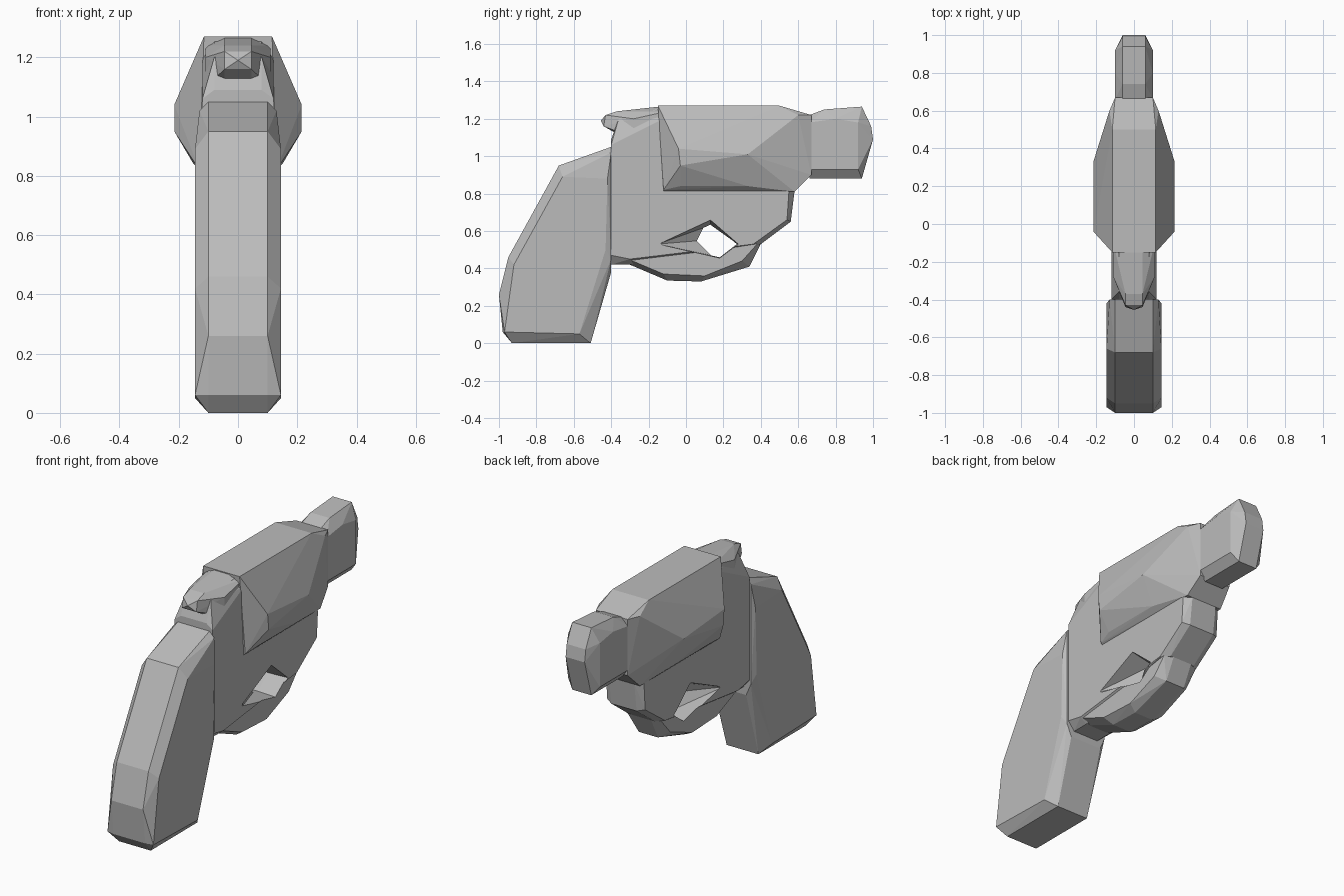
import bpy, bmesh

cube = bpy.data.objects.get("Cube")
if cube:
    bpy.data.objects.remove(cube, do_unlink=True)

grey = bpy.data.materials.new("matte grey")
grey.use_nodes = True
colour = (0.5, 0.5, 0.5, 1)
grey.diffuse_color = colour
grey.node_tree.nodes["Principled BSDF"].inputs["Base Color"].default_value = colour


def hull(name, *slices, mirror=True):
    """Convex faceted solid from side profiles, each given at a half width."""
    bm = bmesh.new()
    for x, profile in slices:
        for y, z in profile:
            for side in ((-1, 1) if mirror else (1,)):
                bm.verts.new((side * x, y, z))
    bmesh.ops.remove_doubles(bm, verts=bm.verts, dist=0.0005)
    bmesh.ops.convex_hull(bm, input=bm.verts)
    bmesh.ops.delete(bm, geom=[v for v in bm.verts if not v.link_faces], context='VERTS')
    bmesh.ops.dissolve_limit(bm, angle_limit=0.02, verts=bm.verts, edges=bm.edges)
    bmesh.ops.recalc_face_normals(bm, faces=bm.faces)
    mesh = bpy.data.meshes.new(name)
    bm.to_mesh(mesh)
    bm.free()
    mesh.materials.append(grey)
    obj = bpy.data.objects.new(name, mesh)
    bpy.context.scene.collection.objects.link(obj)
    return obj


def cut(obj, cutter):
    mod = obj.modifiers.new("opening", 'BOOLEAN')
    mod.operation = 'DIFFERENCE'
    mod.solver = 'EXACT'
    mod.object = cutter
    bpy.context.view_layer.objects.active = obj
    bpy.ops.object.modifier_apply(modifier=mod.name)


# Grip with chamfered front and rear edges
hull("grip",
     (0.10, [(-0.40, 1.05), (-0.68, 0.95), (-0.95, 0.46), (-1.0, 0.26),
             (-0.98, 0.06), (-0.93, 0.0), (-0.51, 0.0), (-0.40, 0.38)]),
     (0.145, [(-0.42, 0.88), (-0.66, 0.89), (-0.92, 0.42), (-0.97, 0.06),
              (-0.57, 0.05), (-0.43, 0.50)]),
     (0.13, [(-0.40, 1.02), (-0.40, 0.45)]))

# Frame behind and below the cylinder
frame = hull("frame",
             (0.12, [(-0.40, 1.06), (-0.40, 0.47), (-0.30, 0.45), (-0.12, 1.2),
                     (0.36, 0.53), (0.54, 0.66), (0.55, 0.81)]),
             (0.08, [(-0.40, 1.09), (-0.36, 1.2), (-0.12, 1.26), (-0.40, 0.42),
                     (-0.30, 0.42), (0.40, 0.53), (0.56, 0.65), (0.58, 0.81)]))

# Hammer
hull("hammer",
     (0.11, [(-0.28, 1.10), (-0.28, 1.20), (-0.10, 1.10), (-0.10, 1.24)]),
     (0.045, [(-0.43, 1.22), (-0.44, 1.16), (-0.37, 1.24), (-0.10, 1.27),
              (-0.30, 1.08)]),
     (0.0, [(-0.455, 1.19)]))

# Faceted cylinder body
hull("cylinder_body",
     (0.115, [(-0.15, 1.27), (0.50, 1.27), (-0.12, 0.81), (0.58, 0.81)]),
     (0.13, [(-0.12, 1.2), (0.60, 1.22), (-0.12, 0.82)]),
     (0.215, [(-0.04, 1.04), (0.33, 1.01), (-0.03, 0.95)]),
     (0.15, [(-0.03, 0.84), (0.33, 0.84)]),
     (0.10, [(0.67, 1.22), (0.67, 0.90)]))

# Stub barrel
hull("barrel",
     (0.10, [(0.66, 0.93), (0.66, 1.18), (0.80, 1.20), (0.92, 1.18), (0.92, 0.93)]),
     (0.06, [(0.66, 0.88), (0.66, 1.22), (0.74, 1.25), (0.94, 1.265),
             (0.99, 1.16), (1.0, 1.09), (0.94, 0.88)]))

# Trigger guard with a bevelled underside
guard = hull("trigger_guard",
             (0.11, [(-0.31, 0.45), (-0.12, 0.37), (0.10, 0.36), (0.30, 0.44),
                     (0.38, 0.53), (-0.30, 0.53)]),
             (0.06, [(-0.30, 0.42), (-0.10, 0.335), (0.08, 0.33), (0.34, 0.41),
                     (0.40, 0.53)]))

# Trigger opening, flared towards each side
diamond = [(0.09, 0.55), (0.13, 0.63), (0.27, 0.53), (0.18, 0.46)]
flare = [(-0.15, 0.53), (0.13, 0.66), (0.28, 0.53), (0.18, 0.455)]
for side in (-1, 1):
    cutter = hull("opening_cutter", (-0.02 * side, diamond), (0.03 * side, diamond),
                  (0.13 * side, flare), mirror=False)
    cutter.hide_render = True
    cut(frame, cutter)
    cut(guard, cutter)
    bpy.data.objects.remove(cutter, do_unlink=True)
